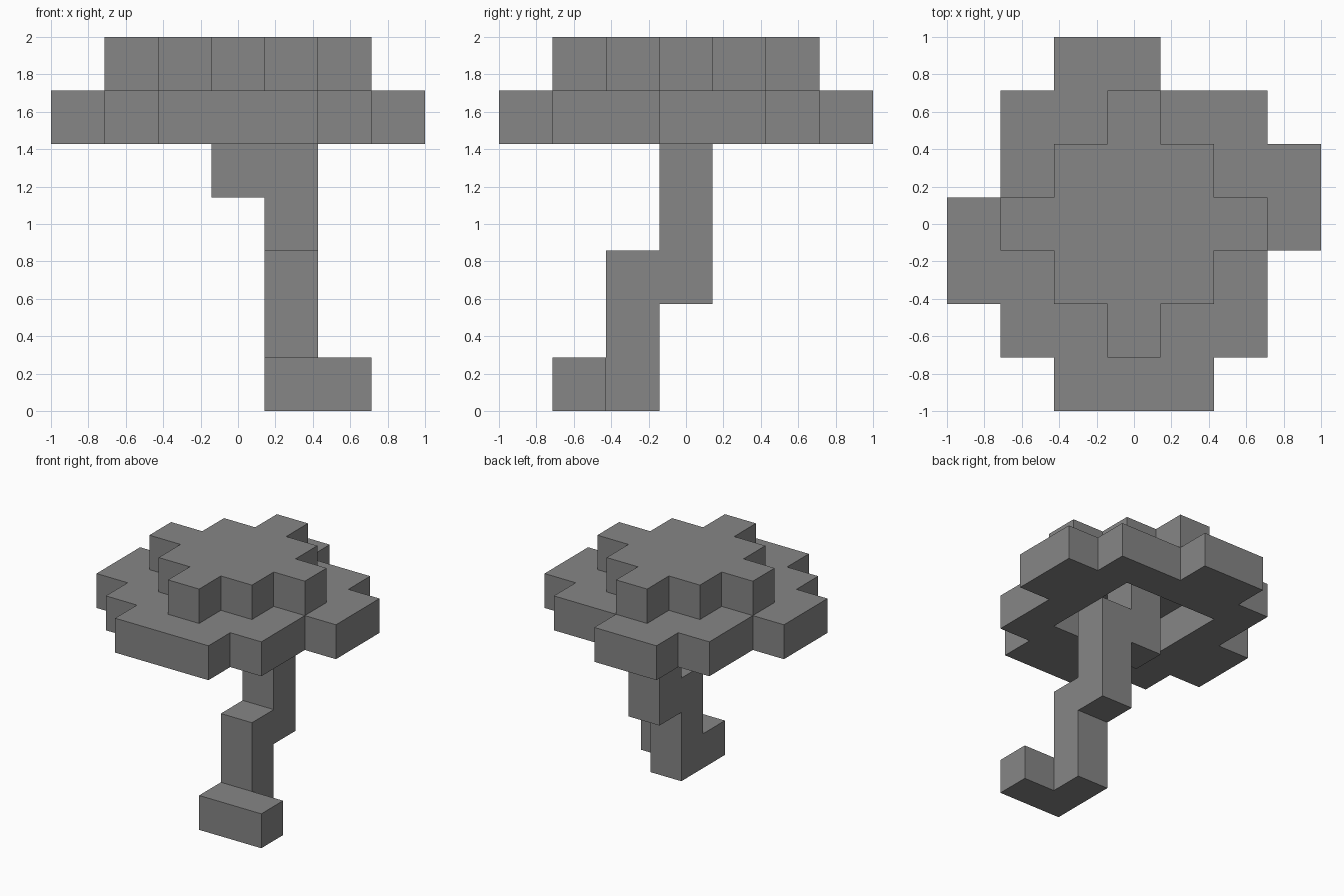
import bpy, bmesh
from mathutils import Vector

if "Cube" in bpy.data.objects:
    bpy.data.objects.remove(bpy.data.objects["Cube"])

UNIT = 2 / 7                                # edge of one cube cell
ORIGIN = Vector((-1, -1, 0))

grey = bpy.data.materials.new("plain grey")
grey.use_nodes = True
grey.diffuse_color = (0.24, 0.24, 0.24, 1)
grey.node_tree.nodes["Principled BSDF"].inputs["Base Color"].default_value = grey.diffuse_color


def block(xs, ys, zs):
    """Set of cells in a box, each range inclusive."""
    return {(x, y, z) for x in range(xs[0], xs[1] + 1)
            for y in range(ys[0], ys[1] + 1) for z in range(zs[0], zs[1] + 1)}


# Cap crown: square with an arm on every side
crown = block((2, 4), (2, 4), (6, 6)) | block((1, 5), (3, 3), (6, 6)) | block((3, 3), (1, 5), (6, 6))

# Cap brim: wide slab with uneven lobes, hollow under the crown
brim = block((1, 5), (1, 5), (5, 5))
brim |= block((2, 4), (0, 0), (5, 5)) | block((2, 3), (6, 6), (5, 5))
brim |= block((0, 0), (2, 3), (5, 5)) | block((6, 6), (3, 4), (5, 5))
brim -= block((2, 4), (2, 4), (5, 5))

# Crooked stem: hidden pillar, elbow, two shafts and a foot
stem = block((3, 3), (3, 3), (4, 5)) | block((4, 4), (3, 3), (2, 4))
stem |= block((4, 4), (2, 2), (0, 2)) | block((4, 5), (1, 1), (0, 0))

solid = crown | brim | stem


def build(name, cells):
    """Make the outer skin of a group of cells."""
    bm = bmesh.new()
    for cell in sorted(cells):
        centre = Vector(cell) + Vector((0.5, 0.5, 0.5))
        for axis in range(3):
            for sign in (-1, 1):
                n = Vector((0, 0, 0))
                n[axis] = sign
                if tuple(int(a + b) for a, b in zip(cell, n)) in solid:
                    continue
                u = Vector((0, 0, 0))
                u[(axis + 1) % 3] = 1
                v = n.cross(u)
                corners = [centre + (n + a * u + b * v) / 2
                           for a, b in ((-1, -1), (1, -1), (1, 1), (-1, 1))]
                bm.faces.new([bm.verts.new(ORIGIN + c * UNIT) for c in corners])
    bmesh.ops.remove_doubles(bm, verts=bm.verts[:], dist=0.001)
    mesh = bpy.data.meshes.new(name)
    bm.to_mesh(mesh)
    bm.free()
    mesh.materials.append(grey)
    bpy.context.collection.objects.link(bpy.data.objects.new(name, mesh))


build("cap_crown", crown)
build("cap_brim", brim)
build("stem", stem)
